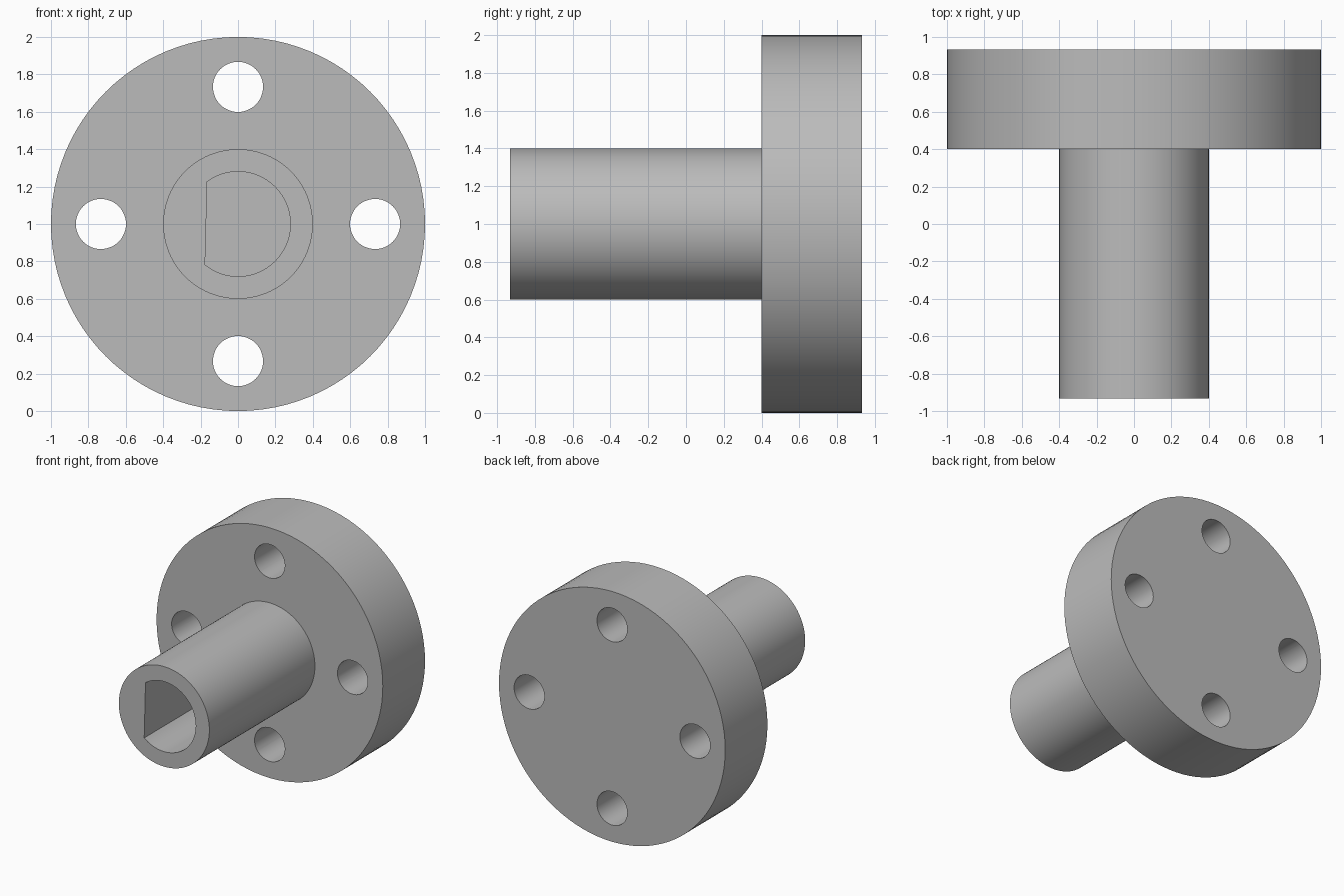
import bpy, bmesh
from math import cos, sin, radians

cube = bpy.data.objects.get("Cube")
if cube:
    bpy.data.objects.remove(cube, do_unlink=True)

AXIS_Z = 1.0
FRONT, STEP, BACK = -0.933, 0.4, 0.933

grey = bpy.data.materials.new("plain grey")
grey.use_nodes = True
grey.diffuse_color = (0.5, 0.5, 0.5, 1)
grey.node_tree.nodes["Principled BSDF"].inputs["Base Color"].default_value = (0.5, 0.5, 0.5, 1)


def arc(r, start=0, end=360, n=96, cx=0, cz=0):
    """Points (x, z) along an arc; a full turn leaves out the repeated end."""
    div = n if end - start >= 360 else n - 1
    angles = [radians(start + (end - start) * i / div) for i in range(n)]
    return [(cx + r * cos(a), AXIS_Z + cz + r * sin(a)) for a in angles]


def loft(name, sections):
    """Closed solid through outlines placed along y."""
    bm = bmesh.new()
    rings = [[bm.verts.new((x, y, z)) for x, z in pts] for y, pts in sections]
    for a, b in zip(rings, rings[1:]):
        for i in range(len(a)):
            j = (i + 1) % len(a)
            bm.faces.new((a[i], a[j], b[j], b[i]))
    bm.faces.new(rings[0])
    bm.faces.new(rings[-1])
    bmesh.ops.recalc_face_normals(bm, faces=bm.faces)
    mesh = bpy.data.meshes.new(name)
    bm.to_mesh(mesh)
    bm.free()
    mesh.materials.append(grey)
    obj = bpy.data.objects.new(name, mesh)
    bpy.context.collection.objects.link(obj)
    return obj


# Hub and flange turned as one solid
shaft, rim = arc(0.4), arc(1.0)
body = loft("flanged_hub", [(FRONT, shaft), (STEP, shaft), (STEP, rim), (BACK, rim)])

# Blind D-shaped bore and four through holes
cutters = [loft("bore_cutter", [(FRONT - 0.1, arc(0.28, -129, 126, 64)),
                                (STEP, arc(0.28, -129, 126, 64))])]
for dx, dz in ((1, 0), (0, 1), (-1, 0), (0, -1)):
    hole = arc(0.134, n=48, cx=dx * 0.733, cz=dz * 0.733)
    cutters.append(loft("bolt_hole_cutter", [(STEP - 0.1, hole), (BACK + 0.1, hole)]))

bpy.ops.object.select_all(action='DESELECT')
bpy.context.view_layer.objects.active = body
body.select_set(True)
for cutter in cutters:
    cutter.hide_render = True
    mod = body.modifiers.new("cut", 'BOOLEAN')
    mod.operation = 'DIFFERENCE'
    mod.solver = 'EXACT'
    mod.object = cutter
    bpy.ops.object.modifier_apply(modifier=mod.name)
    bpy.data.objects.remove(cutter, do_unlink=True)

bpy.ops.object.shade_smooth_by_angle(angle=radians(30))
